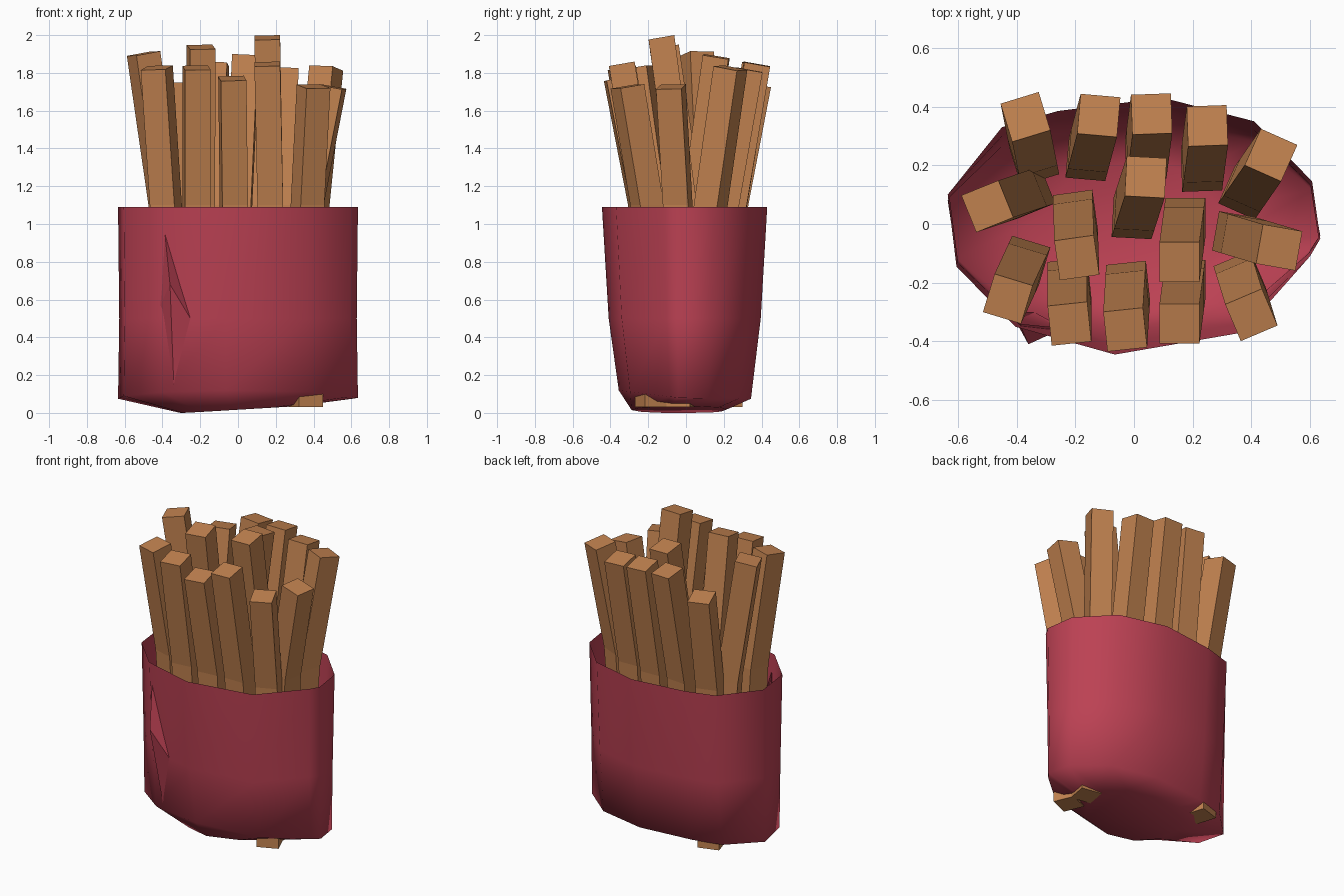
import bpy, bmesh, math
from mathutils import Vector

cube = bpy.data.objects.get("Cube")
if cube:
    bpy.data.objects.remove(cube, do_unlink=True)


def make_material(name, rgb):
    mat = bpy.data.materials.new(name)
    mat.use_nodes = True
    color = (*rgb, 1)
    mat.diffuse_color = color
    mat.node_tree.nodes["Principled BSDF"].inputs["Base Color"].default_value = color
    return mat


red = make_material("carton red", (0.5, 0.053, 0.087))
golden = make_material("fried golden brown", (0.54, 0.225, 0.08))


def make_object(name, bm, mat, smooth=False):
    bmesh.ops.recalc_face_normals(bm, faces=bm.faces)
    for face in bm.faces:
        face.smooth = smooth
    mesh = bpy.data.meshes.new(name)
    bm.to_mesh(mesh)
    bm.free()
    mesh.materials.append(mat)
    obj = bpy.data.objects.new(name, mesh)
    bpy.context.collection.objects.link(obj)
    return obj


def loft(bm, rings, cap_start=True, cap_end=True):
    loops = [[bm.verts.new(p) for p in ring] for ring in rings]
    for low, high in zip(loops, loops[1:]):
        for i in range(len(low)):
            j = (i + 1) % len(low)
            bm.faces.new((low[i], low[j], high[j], high[i]))
    if cap_start:
        bm.faces.new(loops[0][::-1])
    if cap_end:
        bm.faces.new(loops[-1])


# Carton: irregular open cup with a chamfered, slightly tilted base
outline = [(-0.635, 0.10), (-0.605, -0.145), (-0.405, -0.35), (-0.065, -0.445),
           (0.37, -0.37), (0.60, -0.11), (0.635, -0.05), (0.607, 0.145),
           (0.41, 0.35), (0.10, 0.43), (-0.26, 0.385), (-0.45, 0.33)]


def base_height(x, y):
    return 0.075 + 0.04 * max(0, -y / 0.4)


def floor_height(x):
    return 0.06 * max(0, x + 0.28)


floor = [(x * 0.48, y * 0.58 - 0.03, floor_height(x * 0.48)) for x, y in outline]
base = [(x, y * 0.8, base_height(x, y)) for x, y in outline]
middle = [(x * 0.99, y * 0.92, 0.5) for x, y in outline]
rim = [(x, y, 1.09) for x, y in outline]
bm = bmesh.new()
loft(bm, [floor, base, middle, rim], cap_end=False)
make_object("carton", bm, red, smooth=True)

# Crease standing slightly out of the carton front
bm = bmesh.new()
top, tip, low, ridge, back = [bm.verts.new(p) for p in (
    (-0.39, -0.34, 0.98), (-0.24, -0.355, 0.48), (-0.34, -0.3, 0.15),
    (-0.36, -0.41, 0.68), (-0.42, -0.3, 0.55))]
for tri in ((top, ridge, tip), (ridge, low, tip), (top, back, ridge), (back, low, ridge)):
    bm.faces.new(tri)
make_object("carton_crease", bm, red)

# Fries: top x, y, highest z, twist in degrees, shift of the foot in x and y
fries = [
    (-0.37, 0.365, 1.75, 17, 0.03, -0.15),
    (-0.50, 0.06, 1.915, 22, 0.143, 0.048),
    (-0.43, -0.255, 1.84, -17, 0.06, 0.13),
    (-0.22, -0.34, 1.84, 6, 0.0, 0.15),
    (-0.03, -0.36, 1.785, 6, 0.01, 0.16),
    (0.155, -0.34, 1.86, 0, 0.02, 0.15),
    (0.40, -0.31, 1.74, 23, -0.04, 0.13),
    (0.155, -0.13, 2.0, 0, 0.02, 0.15),
    (-0.195, -0.115, 1.95, 8, -0.005, 0.155),
    (0.495, -0.08, 1.74, -10, -0.15, 0.045),
    (0.467, 0.235, 1.84, -24, -0.09, -0.13),
    (0.25, 0.335, 1.83, 2, -0.02, -0.155),
    (0.06, 0.375, 1.86, 2, -0.02, -0.155),
    (-0.12, 0.37, 1.86, -5, -0.04, -0.15),
    (0.04, 0.16, 1.9, -3, -0.045, -0.14),
]
half = 0.068
for number, (x, y, height, twist, dx, dy) in enumerate(fries, 1):
    shift = Vector((dx, dy, 0))
    angles = [math.radians(twist + 45 + 90 * k) for k in range(4)]
    corners = [Vector((math.cos(a), math.sin(a), 0)) * half * math.sqrt(2) for a in angles]
    # The end is cut square to the lean of the fry
    tilts = [c.dot(shift) * 1.15 for c in corners]
    head = Vector((x, y, height - max(tilts)))
    foot_z = 0.03 if number in (1, 7, 10) else 0.09
    rings = []
    for z, amount in ((foot_z, 1), (0.6, 1), (1.1, 0.8)):
        rings.append([Vector((x, y, z)) + shift * amount + c for c in corners])
    rings.append([head + c + Vector((0, 0, t)) for c, t in zip(corners, tilts)])
    bm = bmesh.new()
    loft(bm, rings)
    make_object(f"fry_{number:02d}", bm, golden)
